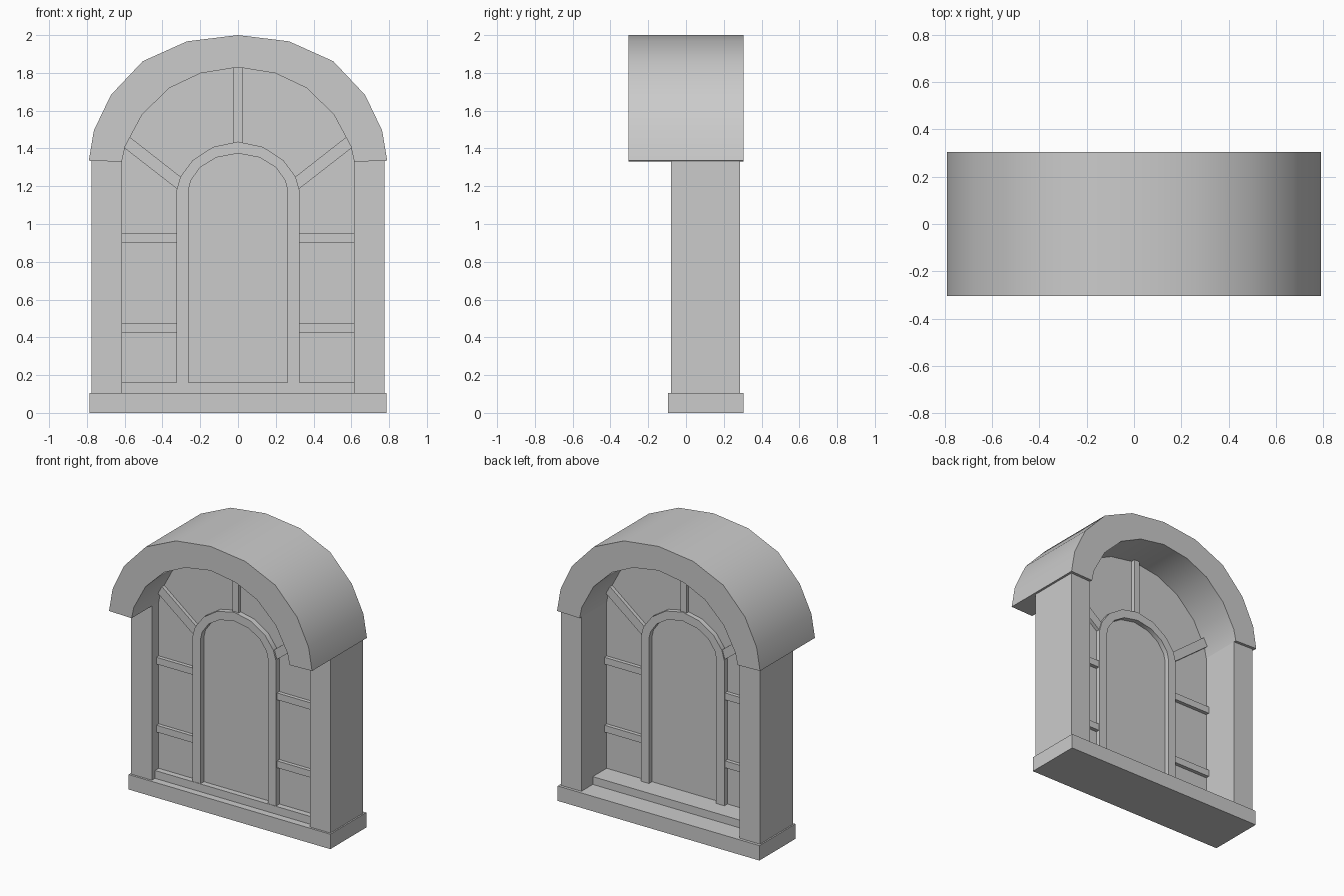
import bpy, bmesh, math

if "Cube" in bpy.data.objects:
    bpy.data.objects.remove(bpy.data.objects["Cube"])


def extrude_profile(name, pts, y0, y1, smooth=False):
    """Extrude a closed x-z outline from y0 to y1."""
    bm = bmesh.new()
    front = [bm.verts.new((x, y0, z)) for x, z in pts]
    back = [bm.verts.new((x, y1, z)) for x, z in pts]
    bm.faces.new(front)
    bm.faces.new(back[::-1])
    n = len(pts)
    for i in range(n):
        j = (i + 1) % n
        bm.faces.new((front[i], back[i], back[j], front[j]))
    bmesh.ops.recalc_face_normals(bm, faces=bm.faces)
    me = bpy.data.meshes.new(name)
    bm.to_mesh(me)
    bm.free()
    ob = bpy.data.objects.new(name, me)
    bpy.context.collection.objects.link(ob)
    if smooth:
        bpy.ops.object.select_all(action='DESELECT')
        ob.select_set(True)
        bpy.context.view_layer.objects.active = ob
        bpy.ops.object.shade_smooth_by_angle(angle=math.radians(32))
    return ob


def box(name, x0, x1, y0, y1, z0, z1):
    return extrude_profile(name, [(x0, z0), (x1, z0), (x1, z1), (x0, z1)], y0, y1)


def mirrored(half):
    """Right half from the foot to the crown, continued down the left side."""
    return half + [(-x, z) for x, z in half[-2::-1]]


# Arched hood
hood_out = mirrored([(.79, 1.335), (.763, 1.495), (.673, 1.683),
                     (.504, 1.862), (.27, 1.967), (0, 2.0)])
hood_in = mirrored([(.615, 1.33), (.598, 1.41), (.507, 1.58),
                    (.363, 1.72), (.198, 1.798), (0, 1.83)])
extrude_profile("arched_hood", hood_out + hood_in[::-1], -.305, .305, True)

# Base and stepped sill
box("base", -.785, .785, -.095, .305, 0, .105)
box("sill", -.615, .615, -.045, .158, .105, .16)

# Thin window panel filling the arch
extrude_profile("window_panel", [(.615, .16)] + hood_in + [(-.615, .16)], -.004, .004)

# Round-topped door frame
door_out = mirrored([(.325, .16), (.325, 1.18), (.305, 1.25), (.24, 1.338),
                     (.132, 1.408), (0, 1.436)])
door_in = mirrored([(.262, .16), (.262, 1.18), (.25, 1.23), (.2, 1.3),
                    (.115, 1.352), (0, 1.374)])
extrude_profile("door_frame", door_out + door_in[::-1], -.042, .038, True)

# Pillars, shelf-like side bars and slanted bars, on both sides
for side, s in (("left", -1), ("right", 1)):
    box(f"pillar_{side}", s * .615, s * .775, -.08, .285, .105, 1.335)
    for level, z in (("lower", .425), ("upper", .903)):
        box(f"{level}_bar_{side}", s * .32, s * .616, -.03, .03, z, z + .048)
    slant = [(.322, 1.185), (.605, 1.405), (.575, 1.462), (.295, 1.243)]
    extrude_profile(f"slanted_bar_{side}", [(s * x, z) for x, z in slant], -.03, .03)

# Upright bar above the door
box("top_bar", -.023, .023, -.03, .03, 1.43, 1.83)
